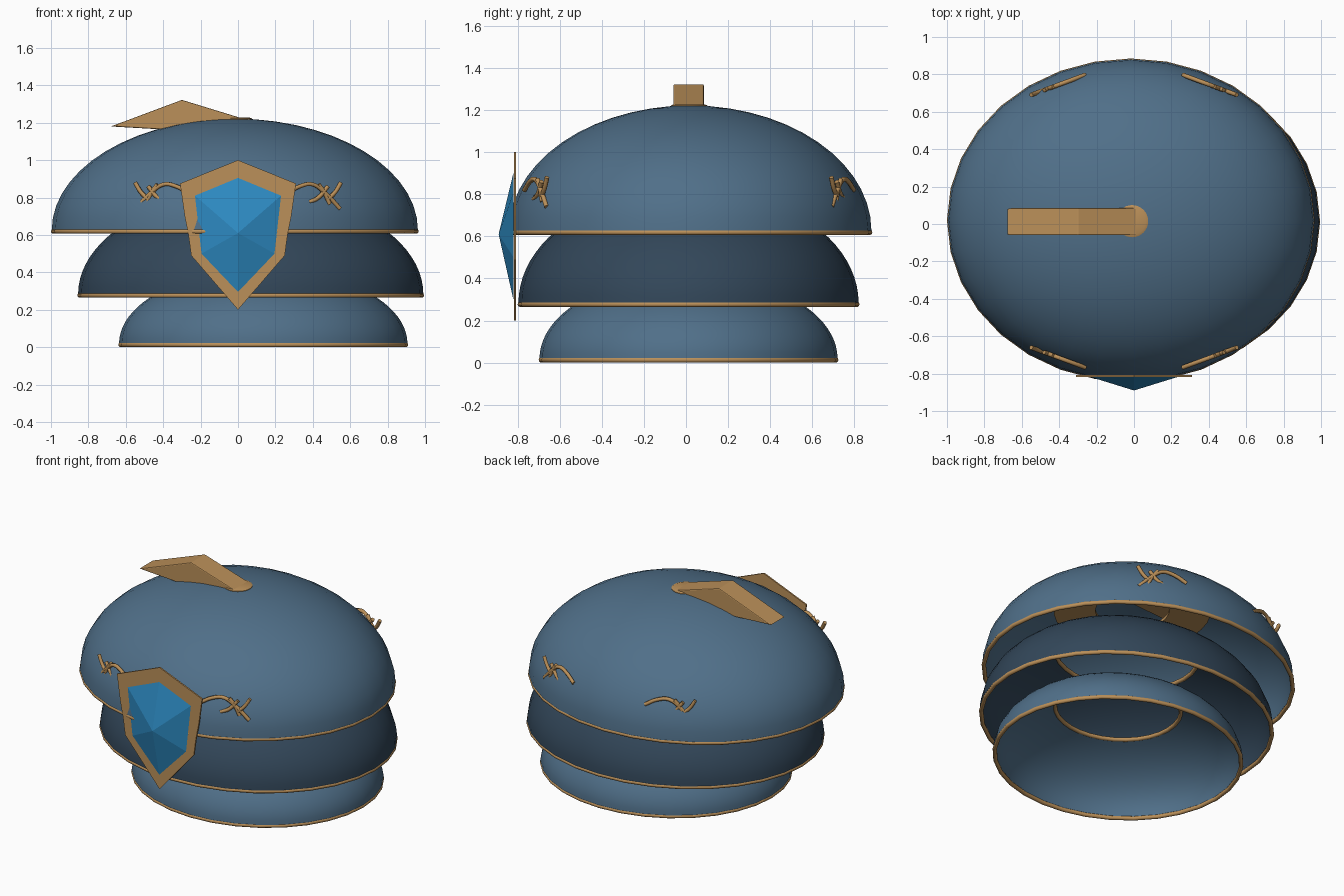
import bpy, bmesh, math

if "Cube" in bpy.data.objects:
    bpy.data.objects.remove(bpy.data.objects["Cube"])


def material(name, rgb):
    m = bpy.data.materials.new(name)
    m.use_nodes = True
    m.diffuse_color = (*rgb, 1)
    m.node_tree.nodes["Principled BSDF"].inputs["Base Color"].default_value = (*rgb, 1)
    return m


BLUE = material("slate_blue", (0.08, 0.16, 0.25))
NAVY = material("dark_navy", (0.032, 0.062, 0.1))
GOLD = material("old_gold", (0.5, 0.28, 0.1))
GEM = material("bright_blue", (0.027, 0.26, 0.55))
SEGMENTS = 32
MID_Y = 0.015


def add_mesh(name, bm, mat, smooth=False):
    bmesh.ops.recalc_face_normals(bm, faces=bm.faces)
    mesh = bpy.data.meshes.new(name)
    bm.to_mesh(mesh)
    bm.free()
    mesh.materials.append(mat)
    obj = bpy.data.objects.new(name, mesh)
    bpy.context.collection.objects.link(obj)
    if smooth:
        bpy.ops.object.select_all(action='DESELECT')
        obj.select_set(True)
        bpy.context.view_layer.objects.active = obj
        bpy.ops.object.shade_smooth_by_angle(angle=math.radians(40))
    return obj


def revolve(name, profile, centre, radii, mat, closed=True):
    """Elliptical lathe: each profile point is (inset, ratio, z)."""
    bm = bmesh.new()
    rings = []
    for inset, ratio, z in profile:
        ring = []
        for i in range(SEGMENTS):
            a = math.tau * i / SEGMENTS
            ring.append(bm.verts.new((
                centre[0] + (radii[0] * ratio - inset) * math.cos(a),
                centre[1] + (radii[1] * ratio - inset) * math.sin(a), z)))
        rings.append(ring)
    pairs = list(zip(rings, rings[1:]))
    if closed:
        pairs.append((rings[-1], rings[0]))
    for lower, upper in pairs:
        for i in range(SEGMENTS):
            j = (i + 1) % SEGMENTS
            bm.faces.new((lower[i], lower[j], upper[j], upper[i]))
    bmesh.ops.remove_doubles(bm, verts=bm.verts, dist=0.0005)
    return add_mesh(name, bm, mat, True)


def rim(name, centre, radii, ratio, z, tube=0.013):
    circle = [(tube - tube * math.cos(math.tau * k / 10), ratio,
               z + tube * math.sin(math.tau * k / 10)) for k in range(10)]
    revolve(name, circle, centre, radii, GOLD)


def tier(name, centre, radii, base, height, hole, mat):
    """Thin domed shell with a gold rim, and an edged opening on top."""
    end = math.acos(hole)
    steps = [end * k / 14 for k in range(15)]
    outer = [(0.004, math.cos(t), base + height * math.sin(t)) for t in steps]
    inner = [(0.018, math.cos(t), base + (height - 0.016) * math.sin(t)) for t in steps]
    if hole == 0:
        outer[-1] = (0, 0, base + height)
        inner[-1] = (0, 0, base + height - 0.016)
    revolve(name, outer + inner[::-1], centre, radii, mat)
    rim(name + "_rim", centre, radii, 1, base - 0.006)
    if hole:
        rim(name + "_opening_ring", centre, radii, hole, outer[-1][2] - 0.01)


# Stacked shells
tier("lower_shell", (0.135, 0.012), (0.775, 0.712), 0.019, 0.40, 0.52, BLUE)
tier("middle_shell", (0.068, 0.012), (0.927, 0.812), 0.283, 0.55, 0.5, NAVY)
tier("top_shell", (-0.017, 0.02), (0.983, 0.865), 0.625, 0.597, 0, BLUE)

# Flat collar inside the top shell
revolve("inner_collar", [(0, 0.22, 1.06), (0, 0.47, 1.06), (0, 0.47, 1.08), (0, 0.22, 1.08)],
        (0.03, 0.02), (1, 1), GOLD)


def extrude_profile(name, points, y0, y1, mat, bevel=0):
    bm = bmesh.new()
    face = bm.faces.new([bm.verts.new((x, y0, z)) for x, z in points])
    moved = bmesh.ops.extrude_face_region(bm, geom=[face])["geom"]
    bmesh.ops.translate(bm, vec=(0, y1 - y0, 0),
                        verts=[v for v in moved if isinstance(v, bmesh.types.BMVert)])
    obj = add_mesh(name, bm, mat)
    if bevel:
        mod = obj.modifiers.new("soft_edges", 'BEVEL')
        mod.width, mod.segments = bevel, 2
    return obj


# Bent stem on the crown with its round foot
extrude_profile("crown_stem", [(-0.68, 1.18), (-0.3, 1.322), (0.05, 1.215), (0.03, 1.17),
                               (-0.3, 1.15), (-0.42, 1.165)], -0.06, 0.085, GOLD, 0.006)
revolve("stem_foot", [(0, 0, 1.19), (0, 1, 1.19), (0, 1, 1.222), (0, 0.85, 1.227), (0, 0, 1.227)],
        (-0.01, MID_Y), (0.086, 0.086), GOLD, closed=False)


# Front emblem: flat gold plate carrying a faceted gem
def mirrored(half):
    return half + [(-x, z) for x, z in half[::-1] if x]


plate = mirrored([(0, 1.0), (0.31, 0.875), (0.285, 0.7), (0.265, 0.6), (0.25, 0.49), (0, 0.2)])
extrude_profile("emblem_plate", plate, -0.817, -0.807, GOLD)

bm = bmesh.new()
base = [bm.verts.new((x, -0.819, z))
        for x, z in mirrored([(0, 0.905), (0.23, 0.81), (0.195, 0.5), (0, 0.295)])]
tip = bm.verts.new((0, -0.89, 0.61))
bm.faces.new(base)
for a, b in zip(base, base[1:] + base[:1]):
    bm.faces.new((a, b, tip))
add_mesh("emblem_gem", bm, GEM)

# Twig ornaments, one set in each quarter
TWIGS = [
    [(0.26, 0.82), (0.33, 0.86), (0.40, 0.87), (0.47, 0.82), (0.545, 0.74)],
    [(0.38, 0.775), (0.43, 0.80), (0.48, 0.86)],
    [(0.43, 0.87), (0.46, 0.83), (0.49, 0.765)],
    [(0.48, 0.79), (0.52, 0.83), (0.55, 0.88)],
]


def twig_set(name, sx, sy):
    curve = bpy.data.curves.new(name, 'CURVE')
    curve.dimensions = '3D'
    curve.bevel_depth = 0.012
    curve.bevel_resolution = 1
    curve.resolution_u = 4
    curve.use_fill_caps = True
    for path in TWIGS:
        spline = curve.splines.new('BEZIER')
        spline.bezier_points.add(len(path) - 1)
        for p, (x, z) in zip(spline.bezier_points, path):
            depth = 0.79 - 0.37 * (x - 0.24)
            p.co = (sx * x, MID_Y + sy * depth, z)
            p.handle_left_type = p.handle_right_type = 'AUTO'
    curve.materials.append(GOLD)
    bpy.context.collection.objects.link(bpy.data.objects.new(name, curve))


for side, sx in (("left", 1), ("right", -1)):
    for end, sy in (("front", -1), ("back", 1)):
        twig_set(f"{end}_{side}_twigs", sx, sy)
